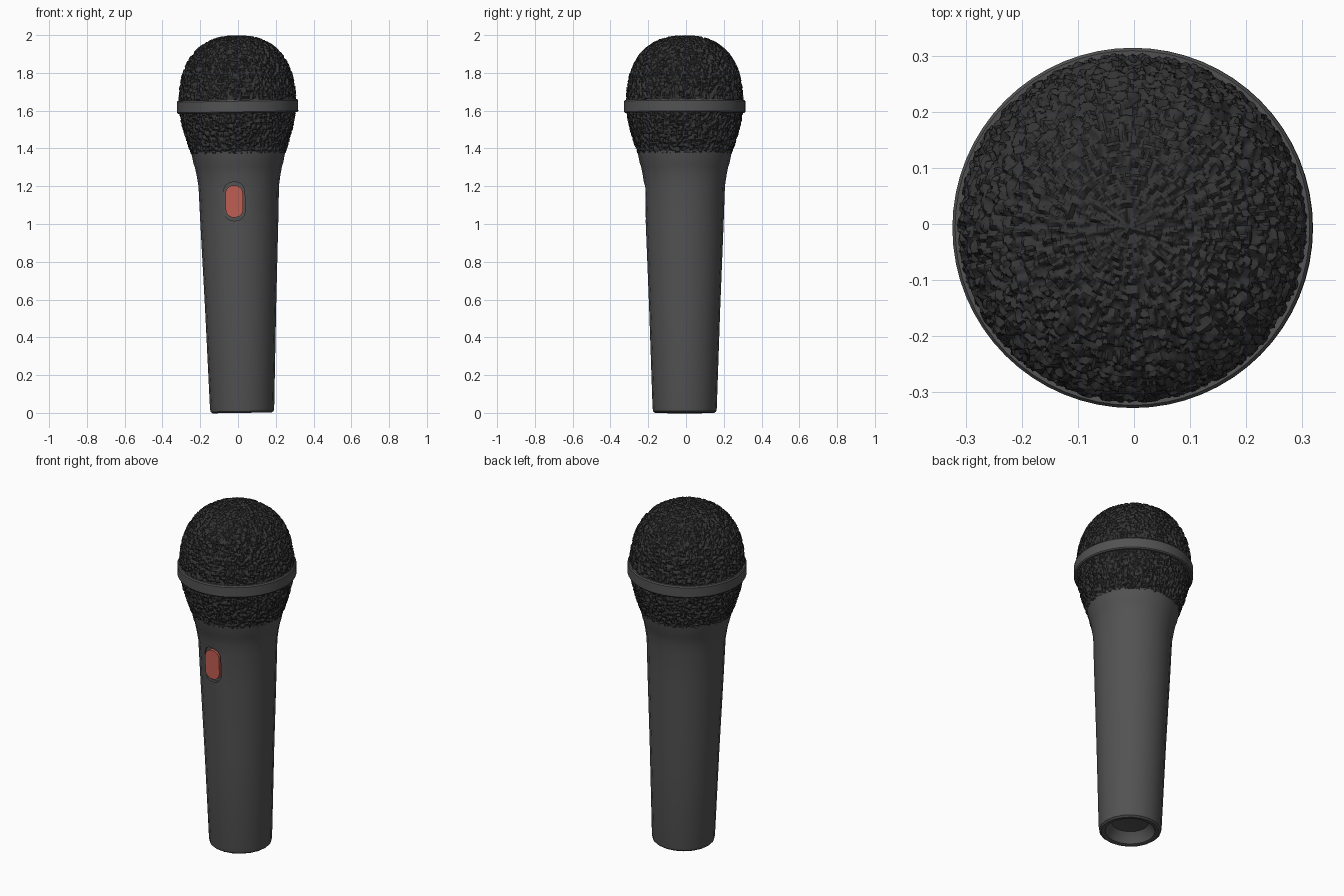
import bpy, bmesh, math
from mathutils import Matrix, Vector, noise

if "Cube" in bpy.data.objects:
    bpy.data.objects.remove(bpy.data.objects["Cube"], do_unlink=True)


def material(name, rgb):
    m = bpy.data.materials.new(name)
    m.use_nodes = True
    m.diffuse_color = (*rgb, 1)
    m.node_tree.nodes["Principled BSDF"].inputs["Base Color"].default_value = (*rgb, 1)
    return m


GREY = material("dark grey plastic", (0.085, 0.085, 0.085))
FOAM = material("charcoal mesh", (0.035, 0.035, 0.035))
RED = material("switch red", (0.52, 0.11, 0.085))

# The whole microphone leans very slightly sideways
LEAN = Matrix.Translation((0.022, -0.007, 0)) @ Matrix.Rotation(-0.015, 4, "Y")


def make(name, bm, mat, angle=35):
    bmesh.ops.recalc_face_normals(bm, faces=bm.faces)
    mesh = bpy.data.meshes.new(name)
    bm.to_mesh(mesh)
    bm.free()
    mesh.materials.append(mat)
    ob = bpy.data.objects.new(name, mesh)
    bpy.context.collection.objects.link(ob)
    ob.matrix_world = LEAN
    return ob


def smooth(ob, angle):
    bpy.ops.object.select_all(action="DESELECT")
    ob.select_set(True)
    bpy.context.view_layer.objects.active = ob
    bpy.ops.object.shade_smooth_by_angle(angle=math.radians(angle))


def lathe(profile, sides, closed=False):
    """Revolve (radius, height) points round the z axis."""
    bm = bmesh.new()
    rings = []
    for r, z in profile:
        rings.append([bm.verts.new((r * math.cos(a), r * math.sin(a), z))
                      for a in (math.tau * i / sides for i in range(sides))])
    pairs = list(zip(rings, rings[1:]))
    if closed:
        pairs.append((rings[-1], rings[0]))
    for low, high in pairs:
        for i in range(sides):
            j = (i + 1) % sides
            bm.faces.new((low[i], low[j], high[j], high[i]))
    bmesh.ops.remove_doubles(bm, verts=bm.verts, dist=1e-5)
    return bm


def pill(width, height, centre, front, back):
    """Upright rounded slab between two depths."""
    bm = bmesh.new()
    rad = width * 0.46
    pts = []
    for k, (sx, sz) in enumerate(((1, 1), (-1, 1), (-1, -1), (1, -1))):
        for s in range(7):
            a = math.pi / 2 * (k + s / 6)
            pts.append((centre[0] + sx * (width / 2 - rad) + rad * math.cos(a),
                        centre[1] + sz * (height / 2 - rad) + rad * math.sin(a)))
    face = bm.faces.new([bm.verts.new((x, front, z)) for x, z in pts])
    out = bmesh.ops.extrude_face_region(bm, geom=[face])
    moved = [g for g in out["geom"] if isinstance(g, bmesh.types.BMVert)]
    bmesh.ops.translate(bm, verts=moved, vec=(0, back - front, 0))
    return bm


# Handle: tapered faceted tube, flared cup on top, hollow at the foot
handle = make("handle", lathe([
    (0, 0.07), (0.10, 0.06), (0.125, 0.03), (0.135, 0.004), (0.145, 0), (0.157, 0),
    (0.167, 0.008), (0.17, 0.025), (0.188, 0.55), (0.206, 1.0), (0.213, 1.2),
    (0.222, 1.26), (0.231, 1.305), (0.237, 1.32), (0.25, 1.385), (0.235, 1.39),
    (0, 1.39)], 20), GREY)

# Switch slot cut into the front of the handle
SWITCH = (-0.025, 1.12)
cutter = make("slot_cutter", pill(0.112, 0.205, SWITCH, -0.3, -0.185), GREY)
cutter.hide_render = True
cut = handle.modifiers.new("slot", "BOOLEAN")
cut.object = cutter
cut.solver = "EXACT"
bpy.context.view_layer.update()
bpy.context.view_layer.objects.active = handle
handle.select_set(True)
bpy.ops.object.modifier_apply(modifier="slot")
bpy.data.objects.remove(cutter, do_unlink=True)
smooth(handle, 30)

# Switch button seated in the slot
button = make("switch_button", pill(0.092, 0.17, SWITCH, -0.207, -0.18), RED)
smooth(button, 30)

# Band round the widest part of the head
band = make("head_band", lathe([
    (0.29, 1.59), (0.316, 1.588), (0.321, 1.594), (0.321, 1.65), (0.316, 1.657),
    (0.29, 1.655)], 64, closed=True), GREY)
smooth(band, 35)

# Mesh head: flattened dome over a tapering skirt, roughened by fine noise
profile = []
for i in range(36):
    u = 1 - i / 36
    profile.append((0.306 - 0.062 * u ** 1.6, 1.63 - 0.255 * u))
for i in range(81):
    a = math.pi / 2 * i / 80
    c, s = max(math.cos(a), 0), math.sin(a)
    profile.append((0.306 * c ** 0.83 if i < 80 else 0, 1.63 + 0.363 * s ** 0.83))
bm = lathe(profile, 320)
bm.normal_update()
for v in bm.verts:
    n = noise.noise(v.co * 75) + 0.5 * noise.noise(v.co * 130 + Vector((7, 3, 5)))
    v.co += v.normal * 0.011 * max(-0.6, min(0.6, n * 1.6))
head = make("mesh_head", bm, FOAM)
smooth(head, 40)
